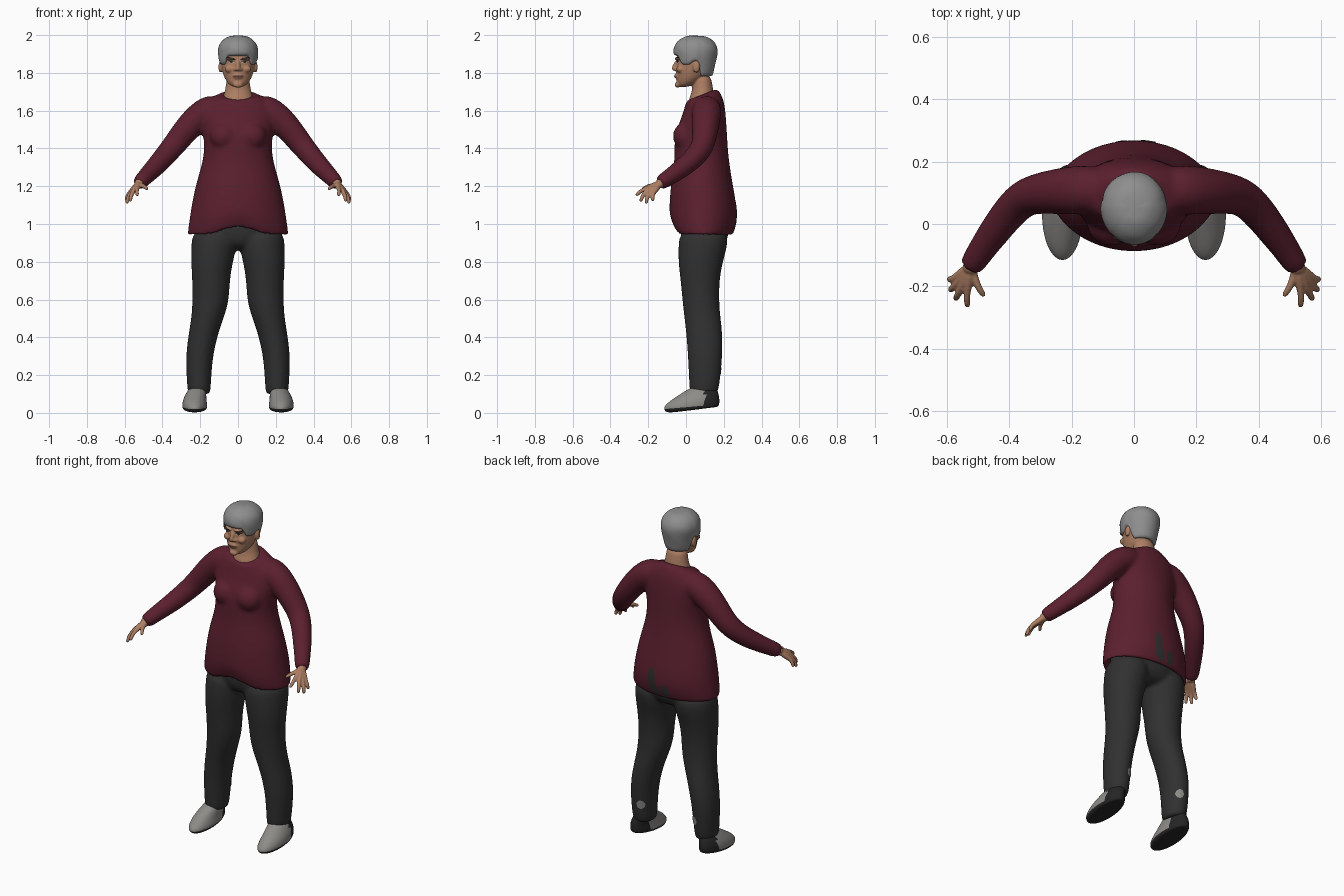
import bpy, bmesh, math
from mathutils import Vector, Matrix

if "Cube" in bpy.data.objects:
    bpy.data.objects.remove(bpy.data.objects["Cube"])


def material(name, r, g, b):
    m = bpy.data.materials.new(name)
    m.use_nodes = True
    m.diffuse_color = (r, g, b, 1)
    node = m.node_tree.nodes["Principled BSDF"]
    node.inputs["Base Color"].default_value = (r, g, b, 1)
    node.inputs["Roughness"].default_value = 0.8
    return m


SKIN = material("skin", .42, .21, .125)
WINE = material("wine_knit", .105, .014, .028)
CHARCOAL = material("charcoal_cloth", .03, .03, .031)
GREY = material("grey_hair", .27, .27, .27)
SHOE = material("shoe_grey", .27, .26, .245)
SOLE = material("sole_black", .018, .018, .018)
BROW = material("brow_dark", .035, .028, .025)
LIP = material("lip_brown", .24, .09, .065)
WHITE = material("eye_white", .45, .42, .4)


def skin_rings(bm, rings):
    """Bridge rings of coordinates into a closed solid."""
    loops = [[bm.verts.new(p) for p in ring] for ring in rings]
    n = len(loops[0])
    for a, b in zip(loops, loops[1:]):
        for k in range(n):
            bm.faces.new((a[k], a[(k + 1) % n], b[(k + 1) % n], b[k]))
    bm.faces.new(loops[0][::-1])
    bm.faces.new(loops[-1])


def stack(bm, rows, cx=0, n=20):
    """Level rings: z front, z back, half width, y front, y back, x shift."""
    rings = []
    for zf, zb, hw, yf, yb, dx in rows:
        ring = []
        for k in range(n):
            c, s = math.cos(math.tau * k / n), math.sin(math.tau * k / n)
            ring.append((cx + dx + hw * c, (yf + yb + (yb - yf) * s) / 2,
                         (zf + zb + (zb - zf) * s) / 2))
        rings.append(ring)
    skin_rings(bm, rings)


def flat(z, hw, yf, yb, dx=0):
    return (z, z, hw, yf, yb, dx)


def tube(bm, path, side=1, n=12):
    """Round limb along points of x, y, z, radius."""
    pts = [Vector((p[0] * side, p[1], p[2])) for p in path]
    rings = []
    for i, p in enumerate(pts):
        d = (pts[min(i + 1, len(pts) - 1)] - pts[max(i - 1, 0)]).normalized()
        u = d.cross(Vector((0, 1, .3))).normalized()
        v = d.cross(u)
        rings.append([p + path[i][3] * (math.cos(math.tau * k / n) * u + math.sin(math.tau * k / n) * v)
                      for k in range(n)])
    skin_rings(bm, rings)


def blob(bm, centre, size):
    bmesh.ops.create_uvsphere(bm, u_segments=16, v_segments=10, radius=1,
                              matrix=Matrix.Translation(centre) @ Matrix.Diagonal((*size, 1)))


def finish(bm, name, mats, subsurf=2, voxel=0, smooth=0):
    bmesh.ops.recalc_face_normals(bm, faces=bm.faces)
    for f in bm.faces:
        f.smooth = True
    me = bpy.data.meshes.new(name)
    bm.to_mesh(me)
    bm.free()
    ob = bpy.data.objects.new(name, me)
    bpy.context.collection.objects.link(ob)
    for m in mats:
        me.materials.append(m)
    if subsurf:
        s = ob.modifiers.new("rounding", 'SUBSURF')
        s.levels = s.render_levels = subsurf
    if voxel:
        r = ob.modifiers.new("blend", 'REMESH')
        r.mode, r.voxel_size, r.use_smooth_shade = 'VOXEL', voxel, True
        s = ob.modifiers.new("relax", 'SMOOTH')
        s.factor, s.iterations = .5, smooth
    return ob


def patch(name, target, mat, centre, rx, rz, tilt=0, back=False, lift=.003):
    """Thin oval plate laid on a surface along y."""
    bm = bmesh.new()
    bmesh.ops.create_grid(bm, x_segments=8, y_segments=8, size=1)
    ct, st = math.cos(tilt), math.sin(tilt)
    for v in bm.verts:
        u, w = v.co.x, v.co.y
        a, b = rx * u * math.sqrt(1 - w * w / 2), rz * w * math.sqrt(1 - u * u / 2)
        v.co = (centre[0] + a * ct - b * st, centre[1], centre[2] + a * st + b * ct)
    if back:
        bmesh.ops.reverse_faces(bm, faces=bm.faces)
    me = bpy.data.meshes.new(name)
    bm.to_mesh(me)
    bm.free()
    ob = bpy.data.objects.new(name, me)
    bpy.context.collection.objects.link(ob)
    me.materials.append(mat)
    w = ob.modifiers.new("lay_on", 'SHRINKWRAP')
    w.target, w.wrap_method, w.wrap_mode = target, 'PROJECT', 'ABOVE_SURFACE'
    w.use_project_y = w.use_positive_direction = w.use_negative_direction = True
    w.offset = lift


# Tunic: torso, bust and sleeves blended together
bm = bmesh.new()
stack(bm, [flat(1.0, .235, -.05, .225), flat(.945, .25, -.045, .225), flat(.925, .272, -.06, .24),
           flat(1.0, .262, -.087, .268), flat(1.08, .25, -.09, .272), flat(1.2, .228, -.083, .25),
           flat(1.32, .19, -.062, .23), flat(1.4, .178, -.062, .222), flat(1.48, .185, -.06, .218),
           flat(1.56, .205, -.025, .212), flat(1.62, .192, -.008, .207), flat(1.67, .15, .01, .195),
           (1.655, 1.715, .1, -.004, .172, 0), (1.65, 1.715, .08, .006, .155, 0)], n=28)
for v in bm.verts:
    if v.co.z < 1.01 and v.co.y < .09:
        v.co.z += .05 * math.exp(-(v.co.x / .1) ** 2)
for side in (1, -1):
    blob(bm, (side * .075, .0, 1.465), (.078, .072, .075))
    tube(bm, [(.08, .11, 1.62, .07), (.16, .11, 1.605, .085), (.24, .105, 1.54, .077),
              (.31, .098, 1.455, .068), (.365, .08, 1.385, .062), (.43, .0, 1.31, .056),
              (.49, -.085, 1.25, .046), (.522, -.135, 1.217, .042), (.525, -.14, 1.214, .03)], side)
tunic = finish(bm, "tunic", [WINE], 2, .011, 6)

# Trousers: hips and two legs
bm = bmesh.new()
stack(bm, [flat(.86, .1, .02, .17), flat(.9, .2, -.025, .215), flat(.97, .24, -.035, .235),
           flat(1.06, .22, -.03, .22)])
for side in (1, -1):
    rows = [flat(.1, .05, .04, .15, .205), flat(.1, .06, .018, .17, .206), flat(.18, .066, .015, .182, .207),
            flat(.28, .071, .01, .192, .205), flat(.36, .076, .005, .195, .195), flat(.44, .08, -.002, .192, .178),
            flat(.52, .089, -.012, .182, .157), flat(.6, .098, -.02, .176, .144), flat(.7, .1, -.03, .178, .143),
            flat(.8, .112, -.042, .195, .138), flat(.88, .122, -.042, .222, .127), flat(.98, .118, -.035, .225, .125)]
    stack(bm, [(*r[:5], side * r[5]) for r in rows])
trousers = finish(bm, "trousers", [CHARCOAL], 2, .011, 3)

# Cloth spots on the back of the tunic and on the calves
for x, z, rx, rz in ((.045, 1.045, .024, .075), (.02, .985, .022, .035), (-.04, .99, .024, .04)):
    patch("back_spot", tunic, CHARCOAL, (x, .4, z), rx, rz, back=True)
for side in (1, -1):
    patch("calf_spot", trousers, SHOE, (side * .18, .4, .22), .02, .026, back=True)

# Shoes with dark soles and heels
for side, label in ((1, "left"), (-1, "right")):
    bm = bmesh.new()
    stack(bm, [(0, .03, .045, -.08, .15, 0), (.004, .032, .062, -.108, .17, 0), (.02, .045, .066, -.118, .177, 0),
               (.035, .06, .066, -.115, .178, 0), (.06, .08, .062, -.09, .177, 0), (.09, .1, .056, -.045, .173, -.005 * side),
               (.125, .125, .048, .01, .165, -.014 * side), (.14, .14, .035, .04, .15, -.018 * side)],
          cx=.229 * side, n=28)
    bmesh.ops.recalc_face_normals(bm, faces=bm.faces)
    for f in bm.faces:
        c = f.calc_center_median()
        f.material_index = int(c.y > .1 or c.z < .022 + .1 * (c.y + .11))
    finish(bm, label + "_shoe", [SHOE, SOLE], 2)

# Hands: palm, four fingers and a thumb
FINGERS = [((.532, -.203, 1.192), (.533, -.266, 1.15)), ((.551, -.205, 1.18), (.572, -.242, 1.118)),
           ((.565, -.192, 1.168), (.59, -.212, 1.108)), ((.572, -.173, 1.165), (.593, -.176, 1.122)),
           ((.513, -.165, 1.205), (.479, -.232, 1.185))]
for side, label in ((1, "left"), (-1, "right")):
    bm = bmesh.new()
    wrist = Vector((.522, -.135, 1.217))
    tube(bm, [(.505, -.11, 1.23, .027), (.52, -.132, 1.218, .027), (.533, -.155, 1.203, .026)], side)
    for base, tip in FINGERS:
        b, t = Vector(base), Vector(tip)
        m = b.lerp(t, .55) + Vector((.004, -.004, .006))
        tube(bm, [(*wrist, .016), (*wrist.lerp(b, .5), .018), (*b, .0135), (*m, .0115),
                  (*b.lerp(t, .92), .01), (*t, .006)], side, 10)
    finish(bm, label + "_hand", [SKIN], 1, .0042, 3)

# Head: skull, neck, ears, nose, brow and chin blended together
bm = bmesh.new()
stack(bm, [flat(1.724, .025, -.038, .0), flat(1.738, .05, -.05, .05), flat(1.77, .072, -.052, .1),
           flat(1.81, .086, -.054, .135), flat(1.86, .092, -.052, .15), flat(1.92, .092, -.048, .15),
           flat(1.965, .06, -.015, .12), flat(1.975, .03, .02, .08)])
stack(bm, [flat(1.58, .085, .02, .15), flat(1.65, .087, .008, .15), flat(1.69, .074, .028, .148),
           flat(1.73, .064, .035, .142), flat(1.8, .06, .03, .13)])
tube(bm, [(0, -.045, 1.868, .009), (0, -.056, 1.845, .011), (0, -.066, 1.822, .014), (0, -.058, 1.812, .012)])
blob(bm, (0, -.044, 1.737), (.027, .016, .016))
blob(bm, (0, -.05, 1.783), (.028, .012, .015))
for side in (1, -1):
    blob(bm, (side * .014, -.054, 1.819), (.011, .011, .008))
    blob(bm, (side * .035, -.042, 1.875), (.032, .016, .009))
    blob(bm, (side * .045, -.03, 1.82), (.026, .022, .02))
    blob(bm, (side * .093, .055, 1.832), (.011, .02, .032))
head = finish(bm, "head", [SKIN], 1, .005, 4)

# Painted face details
for side in (1, -1):
    patch("eye", head, WHITE, (side * .035, -.2, 1.857), .016, .006, side * .1, lift=.0015)
    patch("iris", head, BROW, (side * .034, -.2, 1.857), .007, .0055, lift=.003)
    patch("eyelid", head, BROW, (side * .035, -.2, 1.863), .018, .0025, side * .1, lift=.003)
    patch("eyebrow", head, BROW, (side * .037, -.2, 1.876), .024, .0045, side * .2, lift=.002)
patch("lips", head, LIP, (0, -.2, 1.782), .027, .007, lift=.0015)
patch("mouth_line", head, BROW, (0, -.2, 1.783), .026, .0015, lift=.0025)


# Short hair: a cap whose lower edge follows fringe, sideburns, ears and nape
def hairline(c):
    if c > .72:
        return 1.892
    if c > .25:
        return 1.843
    return 1.862 if c > -.2 else 1.78


N, LEVELS = 40, 9
bm = bmesh.new()
rings = []
for j in range(-1, LEVELS):
    ring = []
    for k in range(N):
        a = math.tau * k / N
        x, y = math.cos(a), math.sin(a)
        low = hairline(-y)
        z = low + (2.0 - low) * math.sin(max(j, 0) / LEVELS * math.pi / 2)
        if z > 1.91:
            s = max(0, 1 - ((z - 1.91) / .092) ** 2.3) ** .5
        else:
            s = 1 - (1.91 - z) * (1.9 if y > 0 else .7)
        s *= 1 + .012 * math.sin(5 * a + 2 * j)
        if j < 0:
            s *= .8
        ring.append((.108 * x * s, .052 + (.118 if y > 0 else .119) * y * s, z))
    rings.append(ring)
skin_rings(bm, rings)
finish(bm, "hair", [GREY], 1)
